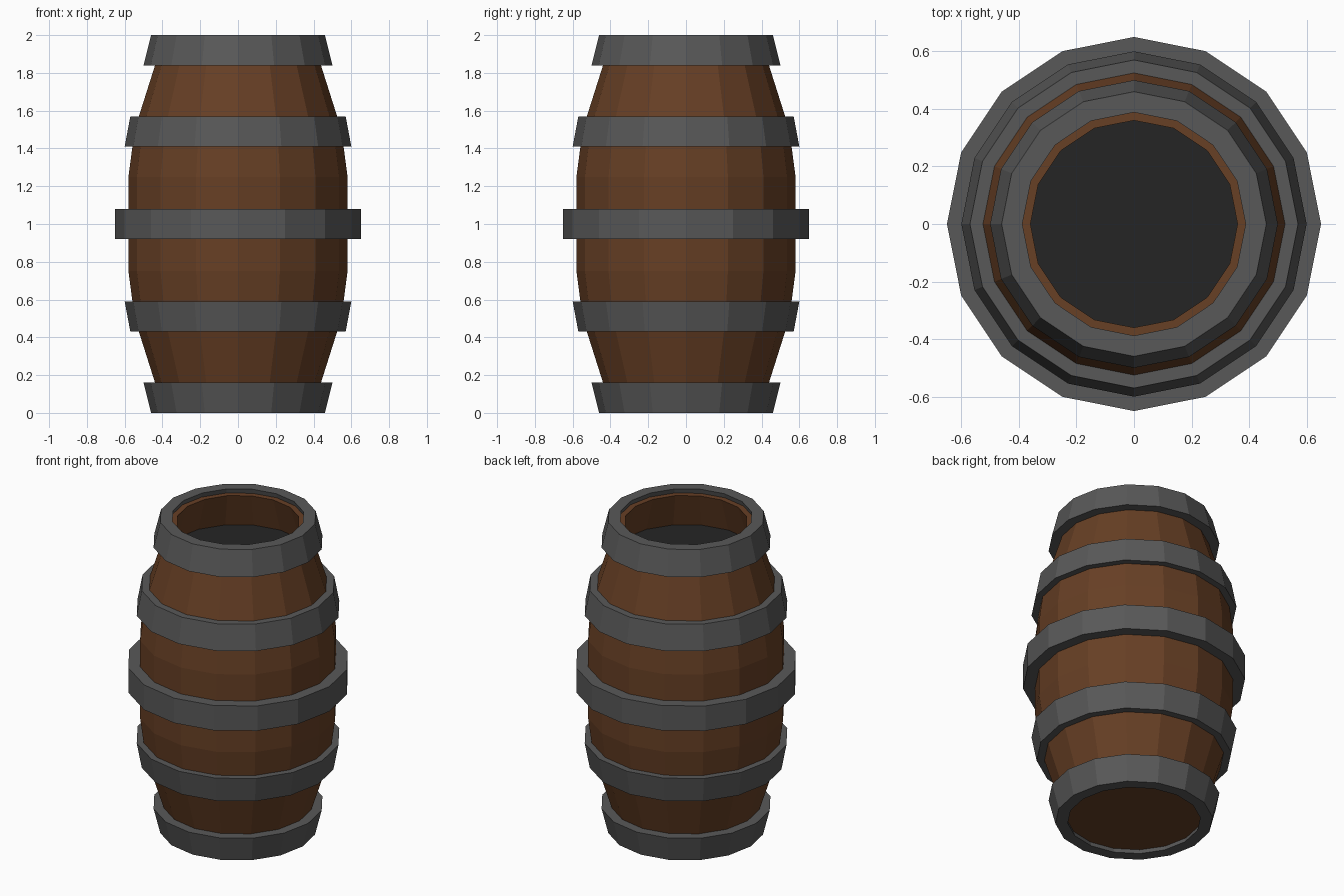
import bpy
import bmesh
from math import cos, sin, tau

if "Cube" in bpy.data.objects:
    bpy.data.objects.remove(bpy.data.objects["Cube"])

SIDES = 16


def material(name, colour):
    m = bpy.data.materials.new(name)
    m.diffuse_color = (*colour, 1)
    m.use_nodes = True
    m.node_tree.nodes["Principled BSDF"].inputs["Base Color"].default_value = m.diffuse_color
    return m


WOOD = material("brown wood", (0.135, 0.050, 0.018))
IRON = material("grey iron", (0.098, 0.098, 0.098))
DARK = material("dark interior", (0.018, 0.018, 0.018))


def lathe(name, profile, mat, closed=False, cap_start=False):
    """Spin a (radius, z) outline around the z axis into flat-sided rings."""
    bm = bmesh.new()
    rings = [[bm.verts.new((r * cos(tau * i / SIDES), r * sin(tau * i / SIDES), z))
              for i in range(SIDES)] for r, z in profile]
    pairs = list(zip(rings, rings[1:]))
    if closed:
        pairs.append((rings[-1], rings[0]))
    for a, b in pairs:
        for i in range(SIDES):
            j = (i + 1) % SIDES
            bm.faces.new((a[i], a[j], b[j], b[i]))
    if cap_start:
        bm.faces.new(rings[0][::-1])
    mesh = bpy.data.meshes.new(name)
    bm.to_mesh(mesh)
    bm.free()
    mesh.materials.append(mat)
    obj = bpy.data.objects.new(name, mesh)
    bpy.context.collection.objects.link(obj)
    return obj


# Bulging wooden body with a flat base, a thin rim and a shallow open top
half = [(0.58, 0.25), (0.547, 0.5), (0.398, 0.97)]
outer = [(r, 1 - h) for r, h in reversed(half)] + [(r, 1 + h) for r, h in half]
inner = [(0.36, 1.97), (0.432, 1.74)]
lathe("barrel_body", outer + inner, WOOD, cap_start=True)

# Dark surface inside the opening
disc = lathe("inner_surface", [(0.430, 1.75)], DARK, cap_start=True)
disc.data.flip_normals()

# Iron hoops: centre height offset, radius nearer the middle, radius at the far
# edge, and the two inner radii buried in the wood
HOOP = 0.08
lathe("middle_hoop", [(0.65, 1 - HOOP), (0.65, 1 + HOOP), (0.56, 1 + HOOP), (0.56, 1 - HOOP)],
      IRON, closed=True)
for label, side in (("upper", 1), ("lower", -1)):
    for part, offset, near, far, in_far, in_near in (
            ("hoop", 0.49, 0.60, 0.57, 0.51, 0.54),
            ("end_hoop", 0.92, 0.50, 0.46, 0.388, 0.43)):
        a, b = 1 + side * (offset - HOOP), 1 + side * (offset + HOOP)
        hoop = lathe(f"{label}_{part}", [(near, a), (far, b), (in_far, b), (in_near, a)],
                     IRON, closed=True)
        if side < 0:
            hoop.data.flip_normals()
